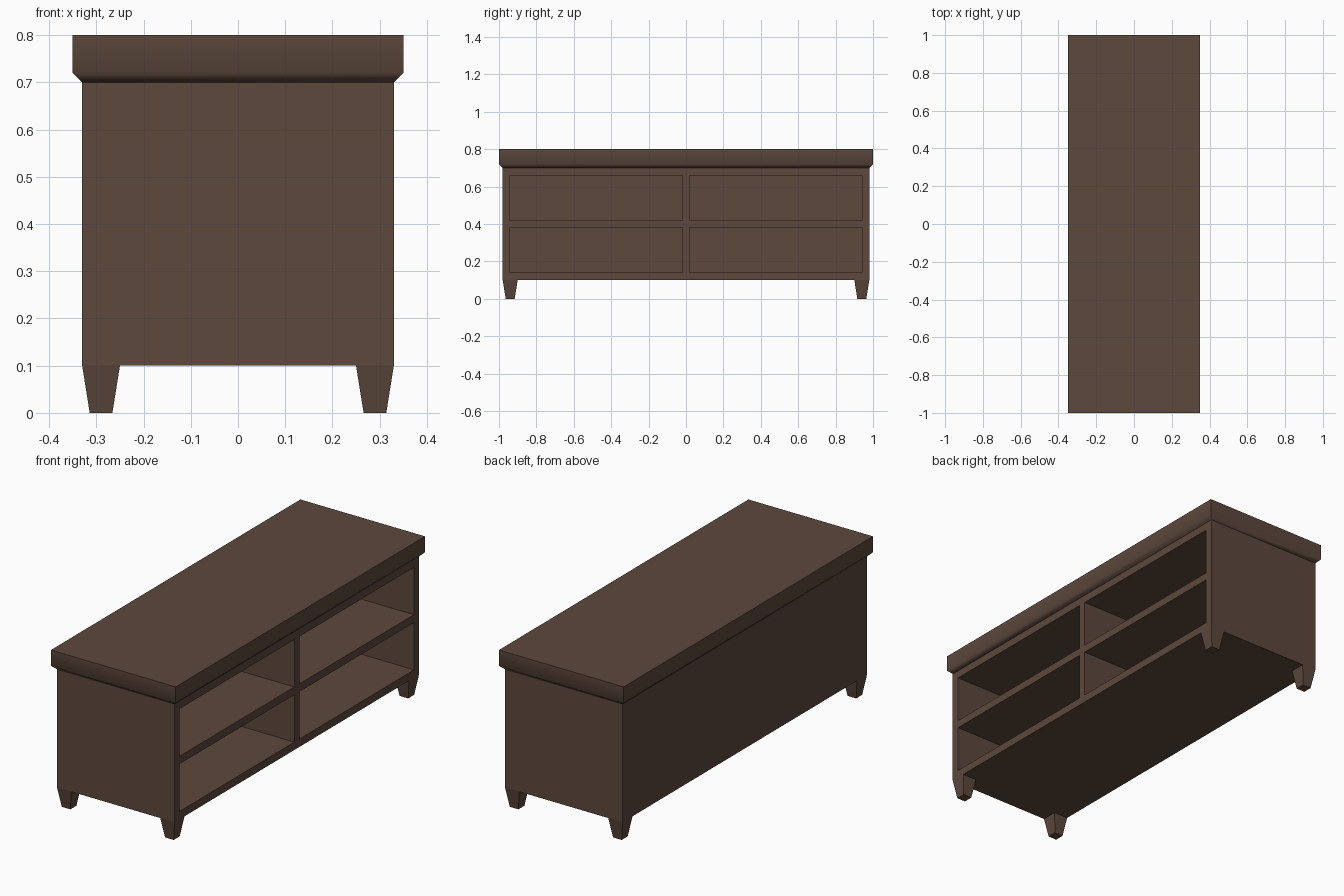
import bpy, bmesh
from math import radians

if "Cube" in bpy.data.objects:
    bpy.data.objects.remove(bpy.data.objects["Cube"])

wood = bpy.data.materials.new("dark_wood")
wood.diffuse_color = (0.107, 0.065, 0.045, 1)
wood.use_nodes = True
wood.node_tree.nodes["Principled BSDF"].inputs["Base Color"].default_value = wood.diffuse_color


def loft(bm, rings):
    """Stack rectangles (x0, x1, y0, y1, z) into a closed solid."""
    loops = [[bm.verts.new((x, y, z)) for x, y in
              ((x0, y0), (x1, y0), (x1, y1), (x0, y1))]
             for x0, x1, y0, y1, z in rings]
    for a, b in zip(loops, loops[1:]):
        for i in range(4):
            j = (i + 1) % 4
            bm.faces.new((a[i], a[j], b[j], b[i]))
    bm.faces.new(loops[0][::-1])
    bm.faces.new(loops[-1])


def make(name, solids):
    bm = bmesh.new()
    for rings in solids:
        loft(bm, rings)
    bmesh.ops.recalc_face_normals(bm, faces=bm.faces)
    mesh = bpy.data.meshes.new(name)
    bm.to_mesh(mesh)
    bm.free()
    mesh.materials.append(wood)
    ob = bpy.data.objects.new(name, mesh)
    bpy.context.collection.objects.link(ob)
    return ob


def activate(ob):
    bpy.ops.object.select_all(action='DESELECT')
    ob.select_set(True)
    bpy.context.view_layer.objects.active = ob


# Cabinet body with four open compartments on the +x side
body = make("cabinet_body", [[(-.33, .33, -.98, .98, z) for z in (.1, .7)]])
cutter = make("compartment_cutter",
              [[(-.29, .4, y, y + .92, z), (-.29, .4, y, y + .92, z + .24)]
               for y in (-.94, .02) for z in (.14, .42)])
cutter.hide_render = True
cut = body.modifiers.new("compartments", 'BOOLEAN')
cut.operation = 'DIFFERENCE'
cut.solver = 'EXACT'
cut.object = cutter
activate(body)
bpy.ops.object.modifier_apply(modifier=cut.name)
bpy.data.objects.remove(cutter)

# Thick top slab with a chamfered underside, softly shaded
top = make("top_slab", [[(-.35 + d, .35 - d, -1 + d, 1 - d, z)
                         for d, z in ((.02, .7), (0, .72), (0, .8))]])
activate(top)
bpy.ops.object.shade_smooth_by_angle(angle=radians(50))

# Four tapered square legs
for xname, sx in (("left", -1), ("right", 1)):
    for yname, sy in (("front", -1), ("back", 1)):
        cx, cy = sx * .29, sy * .94
        make(f"{yname}_{xname}_leg",
             [[(cx - h, cx + h, cy - h, cy + h, z)
               for h, z in ((.024, 0), (.04, .1))]])
